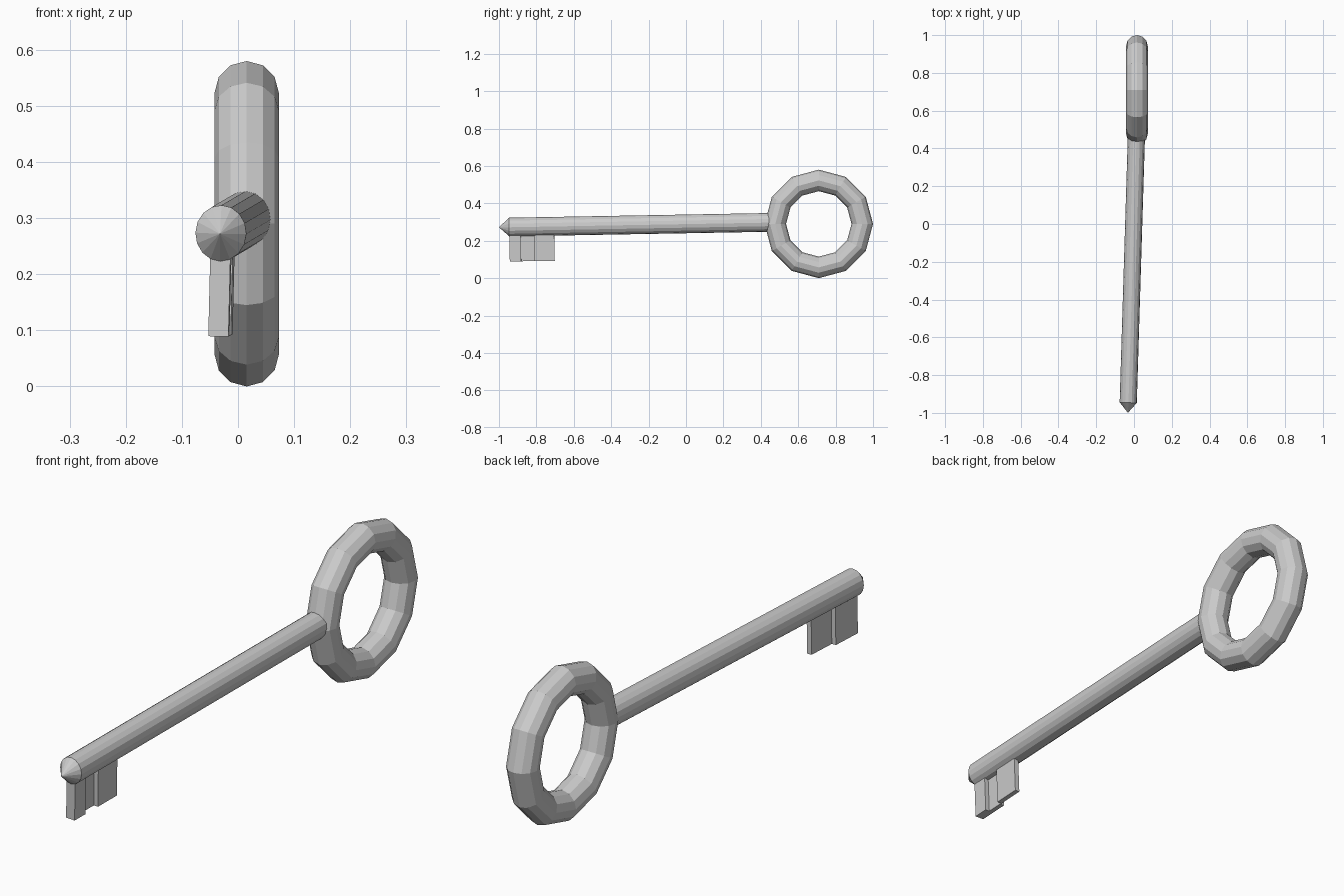
import bpy, bmesh, math
from mathutils import Vector, Matrix

if "Cube" in bpy.data.objects:
    bpy.data.objects.remove(bpy.data.objects["Cube"])

# Tilted frame of the stem: local y runs along the key, local z is up
origin = Vector((-0.0305, -0.945, 0.273))
ay = Vector((0.0307, 1.0, 0.018)).normalized()
ax = ay.cross(Vector((0.025, 0, 1))).normalized()
az = ax.cross(ay)
frame = Matrix((ax, ay, az)).transposed().to_4x4()
frame.translation = origin


def finish(name, bm):
    bmesh.ops.recalc_face_normals(bm, faces=bm.faces)
    bm.transform(frame)
    mesh = bpy.data.meshes.new(name)
    bm.to_mesh(mesh)
    bm.free()
    obj = bpy.data.objects.new(name, mesh)
    bpy.context.collection.objects.link(obj)
    return obj


# Bow: low-poly ring standing in the yz plane
bpy.ops.mesh.primitive_torus_add(
    major_segments=12, minor_segments=12, major_radius=0.2325, minor_radius=0.0575,
    location=(0.0155, 0.71, 0.29), rotation=(0, math.pi / 2, 0))
bpy.context.object.name = "bow_ring"

# Stem: slightly oval 16-sided rod with a pointed tip
SIDES = 16
bm = bmesh.new()
rings = []
for y in (0.0, 1.425):
    rings.append([bm.verts.new((0.0455 * math.cos(a), y, 0.05 * math.sin(a)))
                  for a in (2 * math.pi * i / SIDES for i in range(SIDES))])
tip = bm.verts.new((0, -0.055, 0))
for i in range(SIDES):
    j = (i + 1) % SIDES
    bm.faces.new((rings[0][i], rings[0][j], rings[1][j], rings[1][i]))
    bm.faces.new((rings[0][i], rings[0][j], tip))
bm.faces.new(rings[1])
finish("stem", bm)

# Bit: stepped plan outline extruded downwards
outline = [(-0.018, 0.0), (0.018, 0.0), (0.018, 0.061), (0.001, 0.061),
           (0.001, 0.132), (0.018, 0.132), (0.018, 0.24), (-0.001, 0.24),
           (-0.001, 0.125), (-0.018, 0.125)]
bm = bmesh.new()
face = bm.faces.new([bm.verts.new((x, y, -0.02)) for x, y in outline])
# the groove and back step meet here as a thin neck
ext = bmesh.ops.extrude_face_region(bm, geom=[face], use_keep_orig=True)
bmesh.ops.translate(bm, vec=(0, 0, -0.164),
                    verts=[v for v in ext["geom"] if isinstance(v, bmesh.types.BMVert)])
finish("bit", bm)
